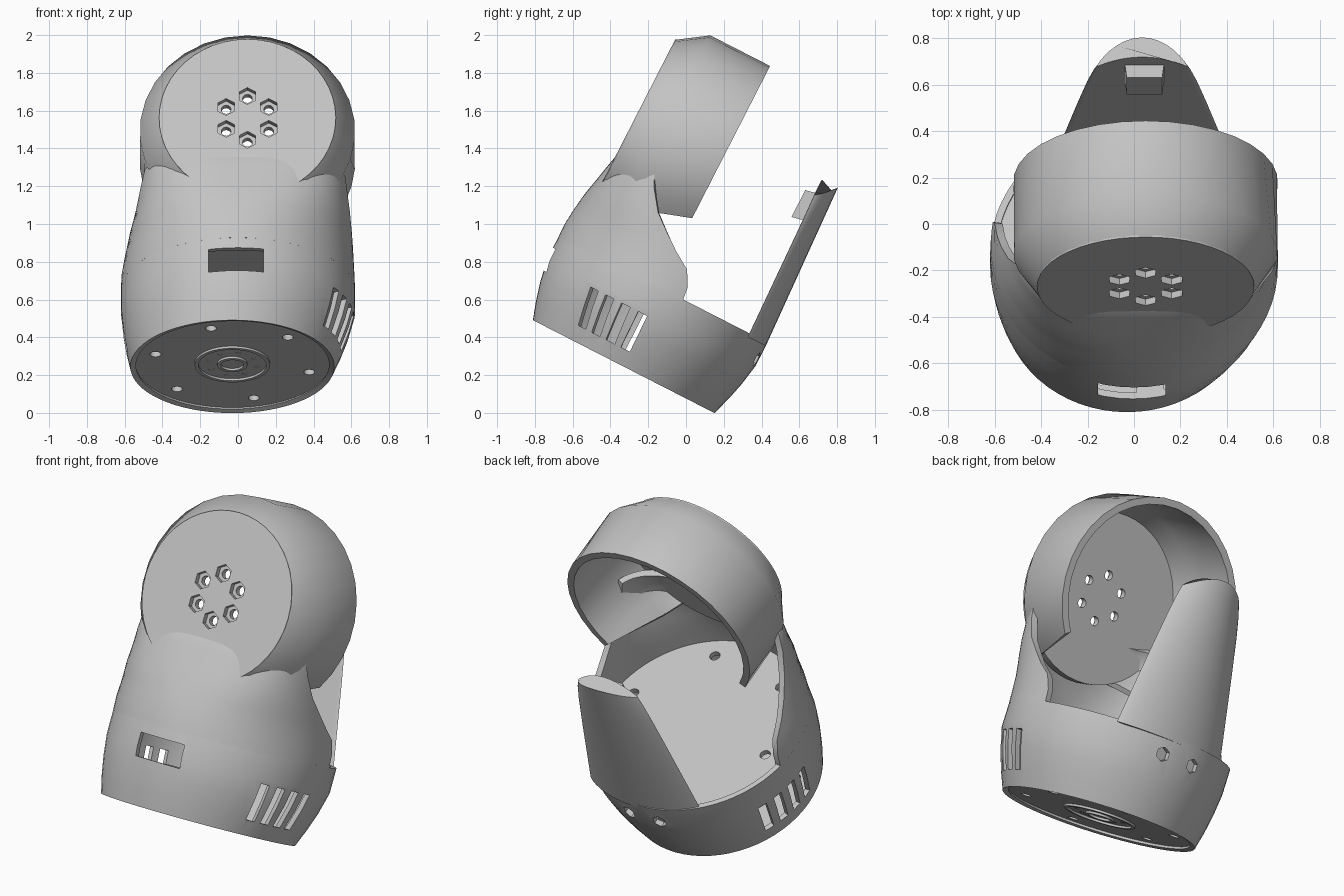
import bpy, bmesh
from math import sin, cos, asin, copysign, pi, radians
from mathutils import Matrix, Vector

if "Cube" in bpy.data.objects:
    bpy.data.objects.remove(bpy.data.objects["Cube"])

# The whole casing leans back: local y is depth, local z is the body axis
LEAN = Matrix.Translation((0, -0.33, 0.245)) @ Matrix.Rotation(radians(-27.1), 4, 'X')
CUP = Vector((0.05, 0, 1.2))

grey = bpy.data.materials.new("plain grey")
grey.use_nodes = True
grey.diffuse_color = (0.55, 0.55, 0.55, 1)
grey.node_tree.nodes["Principled BSDF"].inputs["Base Color"].default_value = (0.55, 0.55, 0.55, 1)
parts = []


def finish(name, bm, solid=True):
    if solid:
        bmesh.ops.recalc_face_normals(bm, faces=bm.faces)
    mesh = bpy.data.meshes.new(name)
    bm.to_mesh(mesh)
    bm.free()
    mesh.materials.append(grey)
    obj = bpy.data.objects.new(name, mesh)
    bpy.context.collection.objects.link(obj)
    obj.matrix_world = LEAN
    parts.append(obj)
    return obj


def bake(obj):
    bpy.context.view_layer.update()
    dg = bpy.context.evaluated_depsgraph_get()
    mesh = bpy.data.meshes.new_from_object(obj.evaluated_get(dg))
    obj.modifiers.clear()
    obj.data = mesh


def skin(bm, rows, closed):
    grid = [[bm.verts.new(p) for p in row] for row in rows]
    n = len(rows[0])
    for a, b in zip(grid, grid[1:]):
        for j in range(n if closed else n - 1):
            k = (j + 1) % n
            bm.faces.new((a[j], a[k], b[k], b[j]))
    return grid


def shell(name, rows, closed=False, thickness=0.035):
    """Skin rows of points and thicken the skin inward."""
    bm = bmesh.new()
    skin(bm, rows, closed)
    obj = finish(name, bm, solid=False)
    mod = obj.modifiers.new("wall", 'SOLIDIFY')
    mod.thickness, mod.offset = thickness, -1
    bake(obj)
    return obj


def block(name, rows):
    """Skin closed rows of points and cap both ends."""
    bm = bmesh.new()
    grid = skin(bm, rows, True)
    bm.faces.new(grid[0])
    bm.faces.new(grid[-1])
    return finish(name, bm)


def add_rod(bm, centre, radius, depth, sides, axis='Z'):
    turn = Matrix.Rotation(pi / 2, 4, 'X') if axis == 'Y' else Matrix()
    bmesh.ops.create_cone(bm, cap_ends=True, segments=sides, radius1=radius, radius2=radius,
                          depth=depth, matrix=Matrix.Translation(centre) @ turn)


def add_box(bm, centre, size, turn=0):
    m = Matrix.Rotation(turn, 4, 'Z') @ Matrix.Translation(centre) @ Matrix.Diagonal((*size, 1))
    bmesh.ops.create_cube(bm, size=1, matrix=m)


def cut(obj, bm):
    cutter = finish("cutter", bm)
    parts.remove(cutter)
    cutter.hide_render = True
    mod = obj.modifiers.new("cut", 'BOOLEAN')
    mod.operation, mod.object, mod.solver = 'DIFFERENCE', cutter, 'EXACT'
    bake(obj)
    bpy.data.objects.remove(cutter)


def ring_points(radius, count, start=0.0):
    for i in range(count):
        t = start + 2 * pi * i / count
        yield radius * cos(t), radius * sin(t)


# Lower bowl, flaring from the round foot
rows = []
for z, r, cx in ((0, .54, -.03), (.1, .572, -.02), (.2, .598, -.01), (.32, .62, 0), (.46, .62, 0)):
    rows.append([(cx + x, y, z) for x, y in ring_points(r, 64)])
bowl = shell("lower_bowl", rows, closed=True, thickness=.03)
bm = bmesh.new()
for first in (-32, 152):                      # vents on both sides
    for i in range(4):
        add_box(bm, (.6, 0, .19), (.3, .053, .21), radians(first + 9.5 * i))
add_box(bm, (-.01, -.6, .325), (.29, .3, .13))  # front port
for x in (-.09, .11):                           # rear ports
    add_rod(bm, (x, .6, .355), .04, .3, 6, 'Y')
cut(bowl, bm)

# Sockets behind the ports
bm = bmesh.new()
add_box(bm, (.07, -.53, .23), (.12, .1, .06))
for x in (-.09, .11):
    add_box(bm, (x, .555, .355), (.1, .03, .1))
finish("port_sockets", bm)

# Bolted floor plate
bm = bmesh.new()
add_rod(bm, (0, 0, .435), .6, .03, 64)
floor = finish("floor_plate", bm)
bm = bmesh.new()
for x, y in ring_points(.48, 6, .9):
    add_rod(bm, (x, y, .43), .03, .2, 12)
cut(floor, bm)

# Underside plate with bolt holes and hub rings
bm = bmesh.new()
add_rod(bm, (-.03, 0, .035), .53, .03, 64)
base = finish("base_plate", bm)
bm = bmesh.new()
for radius, count, hole in ((.42, 6, .03), (.13, 8, .015)):
    for x, y in ring_points(radius, count, .25):
        add_rod(bm, (x - .03, y, .03), hole, .2, 10)
cut(base, bm)
for name, r in (("hub_outer_ring", .2), ("hub_inner_ring", .08)):
    profile = ((r - .02, .022), (r - .02, .008), (r, .008), (r, .022))
    block(name, [[(x - .03, y, z) for x, y in ring_points(q, 32)] for q, z in profile])

# Front shell: round at the bowl, flattening toward the face and sinking into the cup
# height, half width, depth, squareness, centre x, rear edge, rise at the sides
SHELL = ((.45, .62, .62, 2, 0, .12, 0), (.53, .617, .622, 2.05, 0, .11, 0),
         (.61, .608, .615, 2.15, .005, .065, 0), (.67, .60, .607, 2.3, .01, -.03, 0),
         (.73, .592, .598, 2.5, .015, -.11, 0), (.81, .58, .58, 2.8, .025, -.21, 0),
         (.91, .568, .559, 3.2, .03, -.29, .01), (.98, .555, .543, 3.6, .035, -.33, .03),
         (1.02, .53, .522, 3.7, .05, -.34, .05))
rows = []
for z, w, d, n, cx, edge, rise in SHELL:
    a = asin(copysign((abs(edge) / d) ** (n / 2), edge))
    row = []
    for i in range(49):
        t = pi - a + (pi + 2 * a) * i / 48
        c, s = cos(t), sin(t)
        row.append((cx + w * copysign(abs(c) ** (2 / n), c),
                    d * copysign(abs(s) ** (2 / n), s), z + rise * c * c))
    rows.append(row)
shell("front_shell", rows)

# Round cup: chamfered wall, its opening toward the bowl narrowing at the back
WALL = ((.465, -.545), (.57, -.39), (.57, -.035), (.53, -.035), (.53, -.4), (.465, -.49))
rows = []
for i in range(25):
    row = []
    for r, y in WALL:
        gap = asin((.335 - .33 * (y + .035)) / .57)
        t = -gap + (pi + 2 * gap) * i / 24
        row.append(CUP + Vector((r * cos(t), y, r * sin(t))))
    rows.append(row)
block("cup_wall", rows)

# Face disc with hexagonal counterbores
bm = bmesh.new()
add_rod(bm, CUP + Vector((0, -.513, 0)), .468, .066, 48, 'Y')
face = finish("face_disc", bm)
for radius, sides, depth in ((.05, 6, .1), (.026, 12, .3)):
    bm = bmesh.new()
    for x, z in ring_points(.13, 6, pi / 2):
        add_rod(bm, CUP + Vector((x, -.565, z)), radius, depth, sides, 'Y')
    cut(face, bm)

# Rear tongue: flat inside, rounded outside, tapering to a rounded tip
rows = []
for f in (0, .25, .5, .75, .9, 1):
    half, inner, outer = .36 - .165 * f, .515 - .03 * f, .62 - .042 * f
    row = []
    for i in range(33):
        t = pi * i / 16
        c, s = cos(t), sin(t)
        bulge = (outer - inner) * max(s, 0) ** 1.6
        row.append((.035 + half * c, inner + bulge, .44 + .92 * f - .09 * f ** 6 * c * c))
    rows.append(row[:17] + [(x, y - .002, z) for x, y, z in row[17:32]])
block("rear_tongue", rows)

# Wedge catch on the inner side of the tongue
bm = bmesh.new()
add_box(bm, (.045, .48, 1.21), (.18, .1, .16))
for v in bm.verts:
    if v.co.y < .45:
        v.co.z -= .02
        v.co.x = .045 + (v.co.x - .045) * .85
finish("tongue_catch", bm)

# Smooth the curved skins, keep the rims sharp
bpy.ops.object.select_all(action='DESELECT')
for obj in parts:
    obj.select_set(True)
bpy.context.view_layer.objects.active = parts[0]
bpy.ops.object.shade_smooth_by_angle(angle=radians(37))
